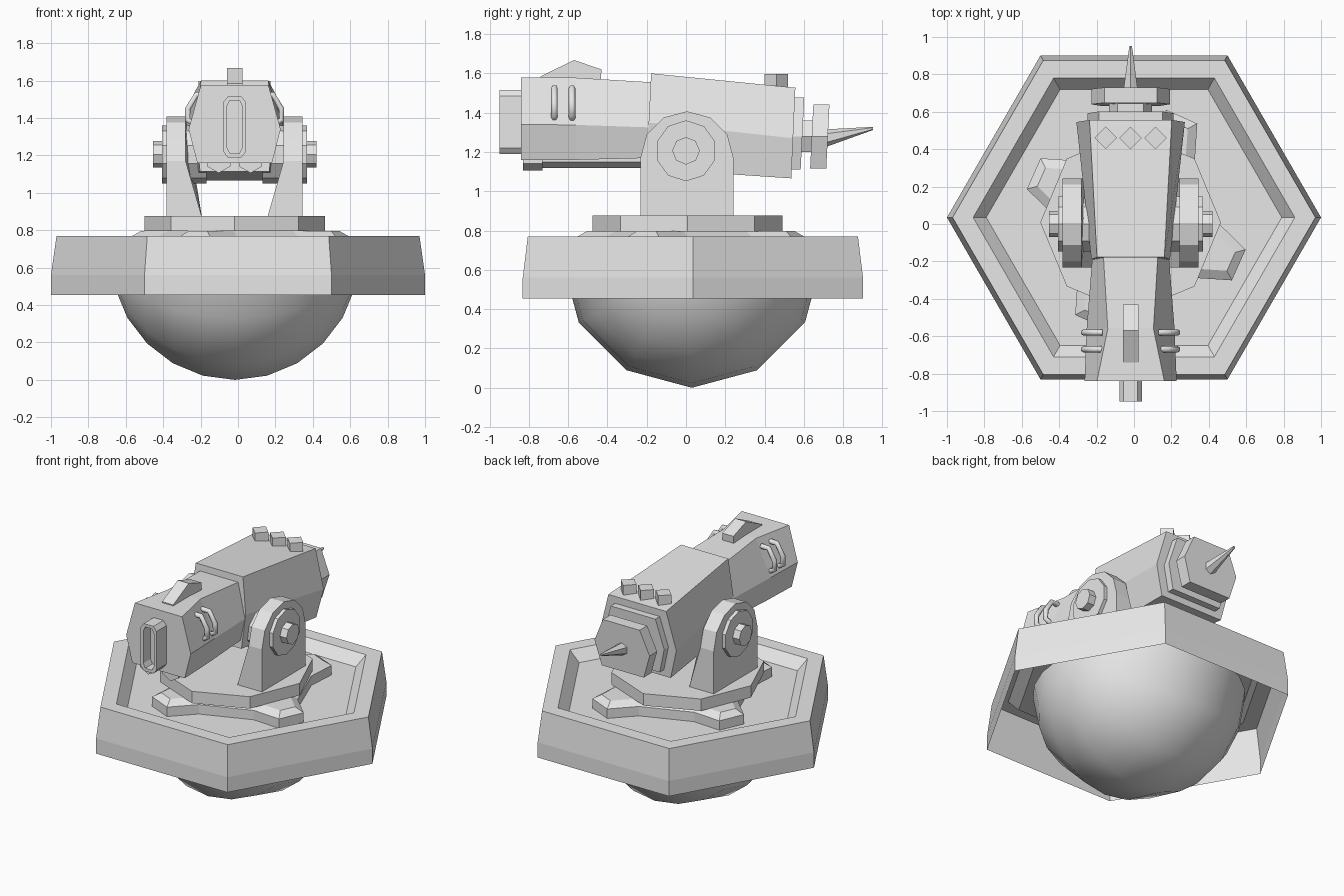
import bpy, bmesh, math
from mathutils import Matrix, Vector

if "Cube" in bpy.data.objects:
    bpy.data.objects.remove(bpy.data.objects["Cube"])

CX = -0.018  # turret centre line, slightly off the base centre
grey = bpy.data.materials.new("plain_grey")
grey.diffuse_color = (0.8, 0.8, 0.8, 1)
grey.use_nodes = True
grey.node_tree.nodes["Principled BSDF"].inputs["Base Color"].default_value = grey.diffuse_color


def finish(name, bm, smooth=False):
    bmesh.ops.recalc_face_normals(bm, faces=bm.faces)
    me = bpy.data.meshes.new(name)
    bm.to_mesh(me)
    bm.free()
    me.materials.append(grey)
    for p in me.polygons:
        p.use_smooth = smooth
    ob = bpy.data.objects.new(name, me)
    bpy.context.collection.objects.link(ob)
    return ob


def loft(name, rings, cap_start=True, cap_end=True):
    """Skin a list of closed rings that all have the same point count."""
    bm = bmesh.new()
    vs = [[bm.verts.new(p) for p in r] for r in rings]
    n = len(vs[0])
    for a, b in zip(vs, vs[1:]):
        for i in range(n):
            j = (i + 1) % n
            bm.faces.new((a[i], a[j], b[j], b[i]))
    if cap_start:
        bm.faces.new(vs[0])
    if cap_end:
        bm.faces.new(vs[-1])
    return finish(name, bm)


def ngon_z(n, r, z, cx, cy):
    return [(cx + r * math.cos(2 * math.pi * i / n),
             cy + r * math.sin(2 * math.pi * i / n), z) for i in range(n)]


def ngon_x(n, r, x, cy, cz):
    return [(x, cy + r * math.sin(2 * math.pi * i / n),
             cz + r * math.cos(2 * math.pi * i / n)) for i in range(n)]


def ngon_y(n, r, y, cx, cz):
    return [(cx + r * math.sin(2 * math.pi * i / n), y,
             cz + r * math.cos(2 * math.pi * i / n)) for i in range(n)]


def hex_y(y, top, mid, bot, tilt=0.0):
    """Six sided gun section; each level is (half width, z)."""
    pts = [(-top[0], top[1]), (top[0], top[1]), (mid[0], mid[1]),
           (bot[0], bot[1]), (-bot[0], bot[1]), (-mid[0], mid[1])]
    return [(CX + x, y + tilt * (z - mid[1]), z) for x, z in pts]


# Hexagonal tray, open underneath
tray = [(1.0, 0.455), (1.0, 0.56), (0.97, 0.77), (0.86, 0.77), (0.79, 0.70)]
loft("base_tray", [ngon_z(6, r, z, 0, 0.035) for r, z in tray], cap_start=False)

# Smooth bowl under the tray
bm = bmesh.new()
bmesh.ops.create_uvsphere(bm, u_segments=12, v_segments=12, radius=0.665)
bmesh.ops.rotate(bm, verts=bm.verts, matrix=Matrix.Rotation(math.pi / 2, 3, 'Y'))
bmesh.ops.delete(bm, geom=[v for v in bm.verts if v.co.z > 0.01], context='VERTS')
bmesh.ops.translate(bm, verts=bm.verts, vec=(-0.016, 0.03, 0.665))
finish("under_bowl", bm, smooth=True)


# Four armed foot plate with a bevelled top
def star(z, inset):
    pts = []
    for k in range(4):
        a = math.radians(-24 + 90 * k)
        for r, w in ((0.41, -0.16), (0.60, -0.09), (0.60, 0.09), (0.41, 0.16)):
            r, w = r - inset, w - math.copysign(inset * 0.8, w)
            pts.append((0.012 + r * math.cos(a) - w * math.sin(a),
                        0.025 + r * math.sin(a) + w * math.cos(a), z))
    return pts


loft("foot_plate", [star(0.69, 0), star(0.765, 0), star(0.797, 0.045)])
loft("turntable", [ngon_z(8, 0.483, z, CX, 0.008) for z in (0.795, 0.877)])

# Side brackets with round tops, hubs and bolts
for s, side in ((-1, "left"), (1, "right")):
    prof = [(-0.232, 0.87)]
    prof += [(0.005 - 0.237 * math.cos(math.radians(30 * i)),
              1.17 + 0.237 * math.sin(math.radians(30 * i))) for i in range(7)]
    prof += [(0.242, 0.87)]
    outer = [(CX + s * 0.363, y, z) for y, z in prof]
    inner = [(CX + s * (0.175 if z < 1 else 0.262), y, z) for y, z in prof]
    loft(side + "_bracket", [outer, inner])
    loft(side + "_hub", [ngon_x(10, 0.155, CX + s * x, 0.0, 1.206) for x in (0.15, 0.387)])
    loft(side + "_bolt", [ngon_x(8, 0.07, CX + s * x, 0.0, 1.206) for x in (0.38, 0.437)])

# Gun body, pitched slightly down towards the back
loft("rear_body", [
    hex_y(-0.19, (0.18, 1.60), (0.21, 1.35), (0.185, 1.115), 0.05),
    hex_y(0.545, (0.22, 1.527), (0.29, 1.27), (0.24, 1.066), 0.045)])
loft("front_body", [
    hex_y(-0.84, (0.18, 1.578), (0.246, 1.34), (0.20, 1.16)),
    hex_y(-0.56, (0.122, 1.578), (0.235, 1.338), (0.19, 1.16)),
    hex_y(-0.18, (0.145, 1.555), (0.205, 1.325), (0.175, 1.17))])

# Twin tubes below the front body
for s, side in ((-1, "left"), (1, "right")):
    x = CX + s * 0.085
    loft(side + "_under_tube", [ngon_y(6, 0.06, y, x, 1.178) for y in (-0.82, -0.15)])
    loft(side + "_tube_collar", [ngon_y(6, 0.072, y, x, 1.178) for y in (-0.83, -0.73)])


# Framed muzzle slot with a recessed middle
def slot(y, i):
    w, c, t, b = 0.06 - i, 0.037 - i * 0.6, 1.515 - i, 1.19 + i
    pts = [(-c, t), (c, t), (w, t - 0.03), (w, b + 0.03),
           (c, b), (-c, b), (-w, b + 0.03), (-w, t - 0.03)]
    return [(CX + x, y, z) for x, z in pts]


loft("muzzle_slot", [slot(-0.80, 0), slot(-0.948, 0), slot(-0.948, 0.02), slot(-0.87, 0.02)])

# Top sight fin
fin = [(-0.74, 1.56), (-0.74, 1.585), (-0.57, 1.668), (-0.43, 1.62), (-0.435, 1.55)]
loft("top_fin", [[(CX + x, y, z) for y, z in fin] for x in (-0.042, 0.042)])

# Bent grab rails on the front body sides
for s, side in ((-1, "left"), (1, "right")):
    for k, y in enumerate((-0.67, -0.58)):
        cu = bpy.data.curves.new("rail_path", 'CURVE')
        cu.dimensions = '3D'
        cu.bevel_depth, cu.bevel_resolution, cu.use_fill_caps = 0.017, 1, True
        path = [(0.15, 1.525), (0.205, 1.525), (0.25, 1.45), (0.252, 1.39), (0.215, 1.37)]
        sp = cu.splines.new('POLY')
        sp.points.add(len(path) - 1)
        for p, (x, z) in zip(sp.points, path):
            p.co = (CX + s * x, y, z, 1)
        cu.materials.append(grey)
        ob = bpy.data.objects.new(f"{side}_rail_{k + 1}", cu)
        bpy.context.collection.objects.link(ob)

# Three diamond studs on the rear deck
for k in range(3):
    x = CX + (k - 1) * 0.133
    loft(f"deck_stud_{k + 1}", [ngon_z(4, 0.06, z, x, 0.46) for z in (1.50, 1.598)])

# Stepped plates and spike at the back
plates = (("rear_plate", 0.53, 0.592, (0.17, 1.478), (0.23, 1.28), (0.19, 1.11)),
          ("rear_neck", 0.58, 0.65, (0.07, 1.36), (0.115, 1.28), (0.08, 1.20)),
          ("end_plate", 0.64, 0.722, (0.14, 1.442), (0.21, 1.28), (0.16, 1.115)))
for name, y0, y1, top, mid, bot in plates:
    loft(name, [hex_y(y, top, mid, bot, 0.05) for y in (y0, y1)])
loft("rear_spike", [ngon_y(6, 0.045, 0.71, CX, 1.27), ngon_y(6, 0.008, 0.952, CX, 1.32)])
